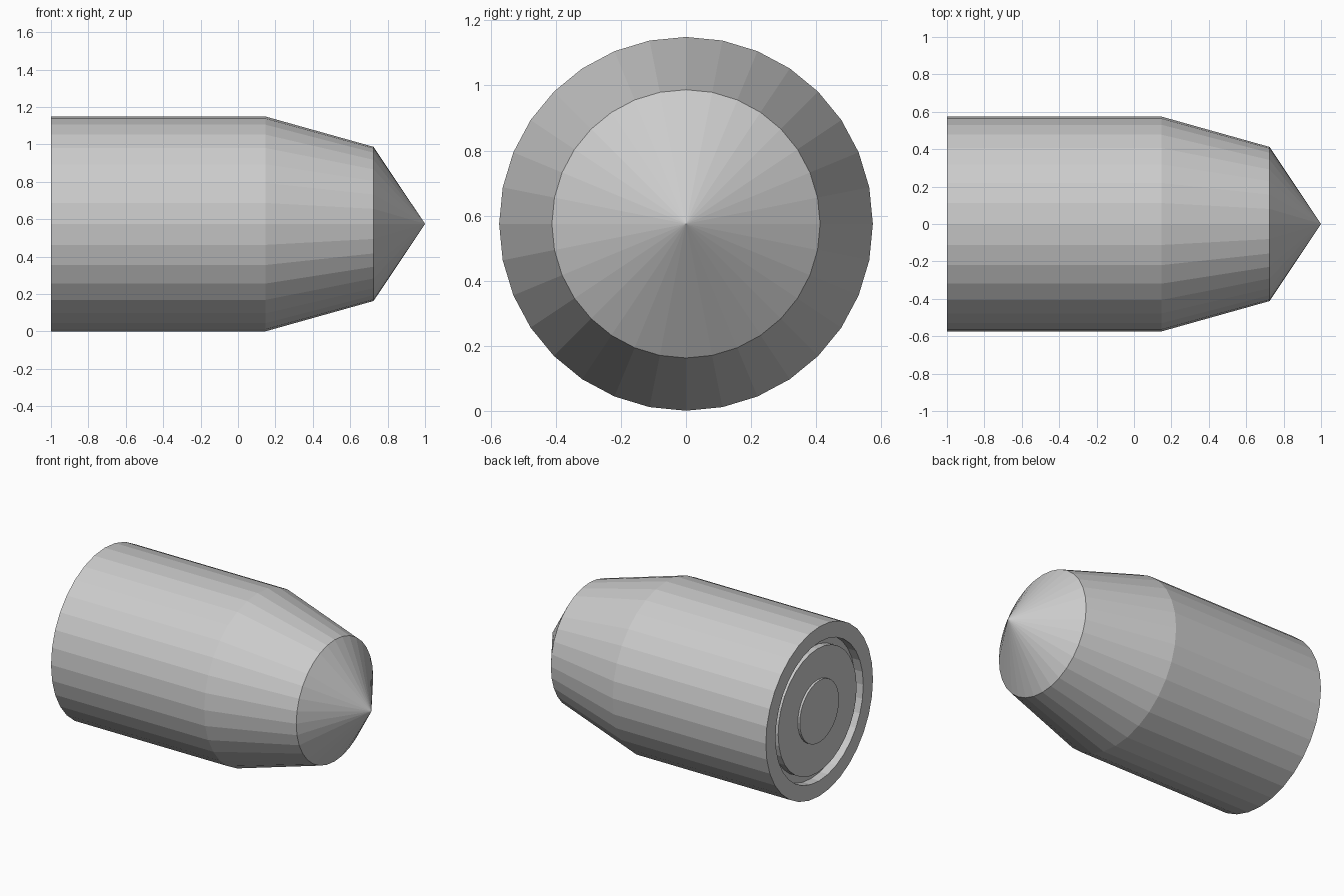
import bpy, bmesh
from math import sin, cos, tau

if "Cube" in bpy.data.objects:
    bpy.data.objects.remove(bpy.data.objects["Cube"])

SIDES = 32
AXIS_Z = 0.575


def lathe(name, profile):
    """Spin (x, radius) points, listed front to back, about the long axis."""
    bm = bmesh.new()
    rings = []
    for x, r in profile:
        if r == 0:
            rings.append([bm.verts.new((x, 0, AXIS_Z))] * SIDES)
        else:
            rings.append([bm.verts.new((x, r * cos(tau * k / SIDES),
                                        AXIS_Z + r * sin(tau * k / SIDES)))
                          for k in range(SIDES)])
    for a, b in zip(rings, rings[1:]):
        for k in range(SIDES):
            n = (k + 1) % SIDES
            corners = list(dict.fromkeys((a[k], b[k], b[n], a[n])))
            bm.faces.new(corners)
    mesh = bpy.data.meshes.new(name)
    bm.to_mesh(mesh)
    bm.free()
    obj = bpy.data.objects.new(name, mesh)
    bpy.context.collection.objects.link(obj)
    return obj


# Pointed tip
lathe("nose_tip", [(1.0, 0), (0.725, 0.412)])

# Tapered shoulder
lathe("shoulder", [(0.725, 0.412), (0.148, 0.574)])

# Straight casing with a thick rear rim and recessed floor
lathe("casing", [(0.148, 0.574), (-1.0, 0.574), (-1.0, 0.47),
                 (-0.94, 0.47), (-0.94, 0.42)])

# Rear disc inside the rim, with a small raised centre button
lathe("rear_plug", [(-0.94, 0.42), (-0.985, 0.42), (-0.985, 0.21),
                    (-1.0, 0.21), (-1.0, 0)])
